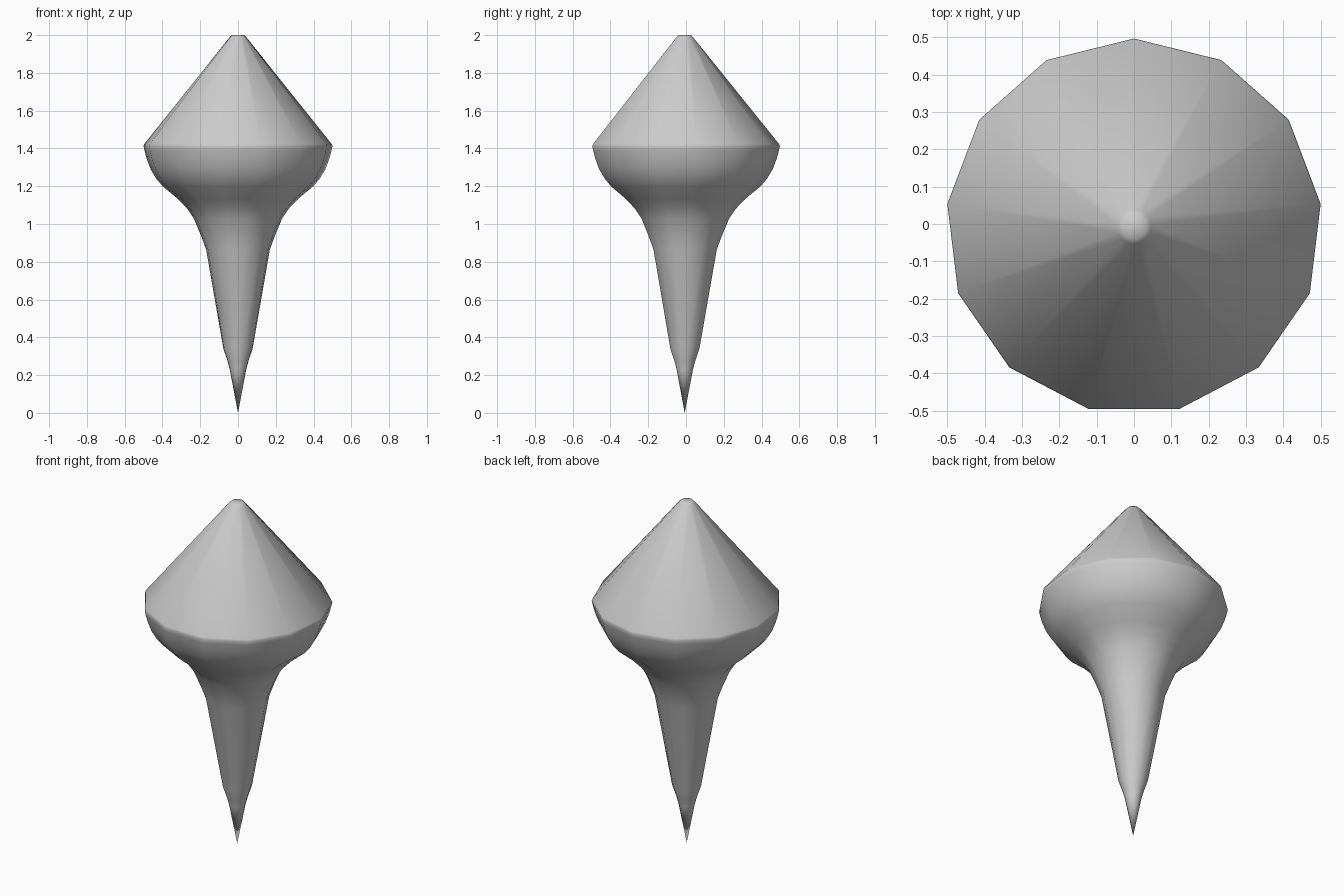
import bpy, bmesh, math

if "Cube" in bpy.data.objects:
    bpy.data.objects.remove(bpy.data.objects["Cube"])

SIDES = 13
OFFSET_Y = -0.007  # odd side count: shift axis so the bounds are centred

# Lathe profile (radius, height); zero radius makes a pole
PROFILE = [
    (0, 0), (0.044, 0.23), (0.056, 0.275), (0.078, 0.34), (0.17, 0.865),
    (0.198, 0.94), (0.236, 1.03), (0.27, 1.08), (0.32, 1.132), (0.402, 1.2),
    (0.436, 1.24), (0.466, 1.29), (0.487, 1.345), (0.499, 1.39),
    (0.5037, 1.412), (0.5, 1.423), (0.046, 1.987), (0.033, 2.0), (0, 2.0),
]


def lathe(name, profile):
    bm = bmesh.new()
    rings = []
    for r, z in profile:
        count = SIDES if r else 1
        ring = []
        for i in range(count):
            a = math.pi / 2 + 2 * math.pi * i / SIDES
            ring.append(bm.verts.new((r * math.cos(a), r * math.sin(a) + OFFSET_Y, z)))
        rings.append(ring)
    for low, high in zip(rings, rings[1:]):
        for i in range(SIDES):
            j = (i + 1) % SIDES
            if len(low) == 1:
                bm.faces.new((low[0], high[j], high[i]))
            elif len(high) == 1:
                bm.faces.new((low[i], low[j], high[0]))
            else:
                bm.faces.new((low[i], low[j], high[j], high[i]))
    bmesh.ops.recalc_face_normals(bm, faces=bm.faces)
    for f in bm.faces:
        f.smooth = True
    mesh = bpy.data.meshes.new(name)
    bm.to_mesh(mesh)
    bm.free()
    obj = bpy.data.objects.new(name, mesh)
    bpy.context.collection.objects.link(obj)
    return obj


# Single turned body: pointed stem, flared bowl and conical top
lathe("spinning_top_body", PROFILE)
